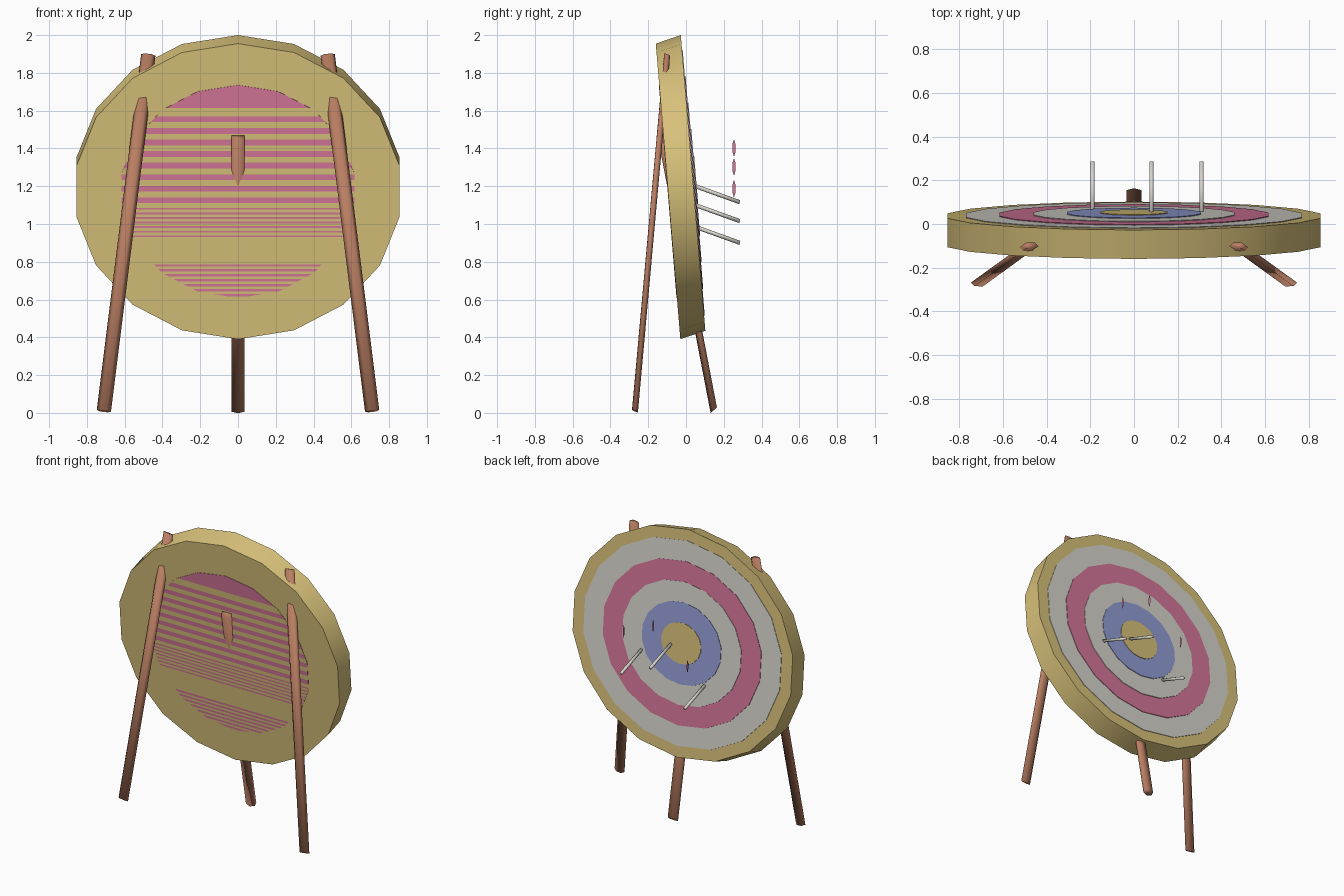
import bpy, bmesh, math
from mathutils import Matrix, Vector

if "Cube" in bpy.data.objects:
    bpy.data.objects.remove(bpy.data.objects["Cube"])


def material(name, *srgb):
    m = bpy.data.materials.new(name)
    m.use_nodes = True
    color = [c ** 2.2 for c in srgb] + [1]
    m.diffuse_color = color
    m.node_tree.nodes["Principled BSDF"].inputs["Base Color"].default_value = color
    return m


STRAW = material("straw", .84, .75, .475)
PALE = material("pale grey", .84, .83, .80)
ROSE = material("rose", .83, .46, .59)
BLUE = material("slate blue", .57, .61, .83)
WOOD = material("brown wood", .72, .49, .385)


def finish(name, bm, mat, angle=180):
    bmesh.ops.recalc_face_normals(bm, faces=bm.faces)
    mesh = bpy.data.meshes.new(name)
    bm.to_mesh(mesh)
    bm.free()
    mesh.materials.append(mat)
    mesh.shade_smooth()
    mesh.set_sharp_from_angle(angle=math.radians(angle))
    obj = bpy.data.objects.new(name, mesh)
    bpy.context.collection.objects.link(obj)
    return obj


# Leaning frame of the board: across, up the face, and through the thickness
LEAN = Matrix(((.868, 0, 0, 0),
               (0, -.065, .1325, -.095),
               (0, .7825, .045, 1.1725),
               (0, 0, 0, 1)))


def disc(name, radius, start, end, mat):
    bm = bmesh.new()
    place = Matrix.Translation((0, 0, (start + end) / 2))
    bmesh.ops.create_cone(bm, cap_ends=True, segments=18, radius1=radius,
                          radius2=radius, depth=end - start, matrix=LEAN @ place)
    return finish(name, bm, mat, 40)


def stripe(obj, bands, mat):
    """Cut a mesh into level bands and colour those listed."""
    obj.data.materials.append(mat)
    bm = bmesh.new()
    bm.from_mesh(obj.data)
    for band in bands:
        for z in band:
            bmesh.ops.bisect_plane(bm, geom=bm.verts[:] + bm.edges[:] + bm.faces[:],
                                   plane_co=(0, 0, z), plane_no=(0, 0, 1))
    for f in bm.faces:
        z = f.calc_center_bounds().z
        f.material_index = int(any(low < z < high for low, high in bands))
    bm.to_mesh(obj.data)
    bm.free()


def pole(name, a, b, rx, ry, mat, sides=6):
    """Oval pole from a to b with ends cut square to its length."""
    a, b = Vector(a), Vector(b)
    d = (b - a).normalized()
    squash = Matrix.Diagonal((1, ry / rx, 1))
    axis = Vector((d.x, d.y * rx / ry, d.z)).normalized()
    turn = axis.to_track_quat('Z', 'Y').to_matrix()
    bm = bmesh.new()
    rings = []
    for end in (a, b):
        ring = []
        for i in range(sides):
            t = math.tau * (i + .5) / sides
            offset = squash @ turn @ Vector((math.cos(t), math.sin(t), 0)) * rx
            ring.append(bm.verts.new(end + offset))
        rings.append(ring)
        bm.faces.new(ring)
    for i in range(sides):
        j = (i + 1) % sides
        bm.faces.new((rings[0][i], rings[0][j], rings[1][j], rings[1][i]))
    return finish(name, bm, mat)


# Straw board and the stepped scoring rings on its back
disc("straw_board", 1, 0, 1, STRAW)
rings = [("outer_pale_ring", PALE), ("rose_ring", ROSE), ("inner_pale_ring", PALE),
         ("blue_ring", BLUE), ("centre_spot", STRAW)]
for i, (name, mat) in enumerate(rings):
    disc(name, .9 - .18 * i, .9, 1 + .026 * (i + 1), mat)

# Rose-striped patch on the front: bottom, top, number of stripes, stripe share
bands = []
for low, high, count, share in ((.59, .8, 8, .5), (.93, 1.1, 7, .4),
                                (1.11, 1.6, 8, .5), (1.615, 1.75, 1, 1)):
    step = (high - low) / count
    bands += [(low + i * step, low + (i + share) * step) for i in range(count)]
stripe(disc("striped_front_patch", .72, -.015, .1, STRAW), bands, ROSE)

# Tripod legs running through the board
for side, label in ((1, "left"), (-1, "right")):
    pole(label + "_leg", (side * .71, -.27, .011), (side * .475, -.1, 1.895),
         .038, .018, WOOD)
pole("rear_leg", (0, .147, .014), (0, -.13, 1.46), .04, .018, WOOD)

# Arrows with loose floating feathers
for i, (x, z) in enumerate(((.08, 1.115), (.31, 1.015), (-.19, .9))):
    pole(f"arrow_shaft_{i + 1}", (x, .05, z + .085), (x, .285, z), .011, .008, PALE)
    bm = bmesh.new()
    outline = [(0, .047), (.009, .018), (.009, -.018),
               (0, -.047), (-.009, -.018), (-.009, .018)]
    bm.faces.new([bm.verts.new((x, .254 + dy, z + .287 + dz)) for dy, dz in outline])
    finish(f"feather_{i + 1}", bm, ROSE)
